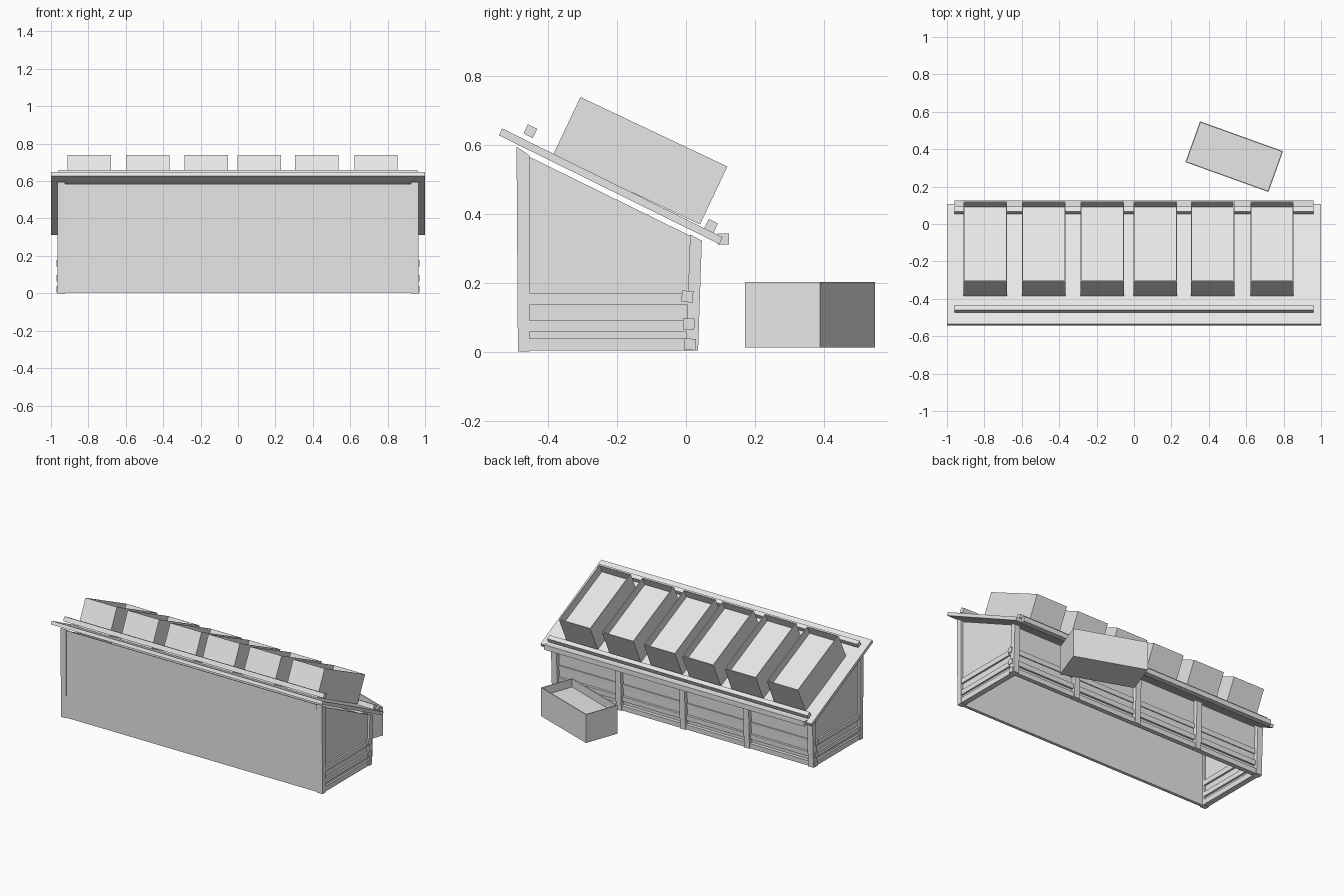
import bpy
import bmesh
from math import radians
from mathutils import Matrix, Vector

cube = bpy.data.objects.get("Cube")
if cube:
    bpy.data.objects.remove(cube, do_unlink=True)

grey = bpy.data.materials.new("plain grey")
grey.use_nodes = True
COLOUR = (0.8, 0.8, 0.8, 1)
grey.diffuse_color = COLOUR
grey.node_tree.nodes["Principled BSDF"].inputs["Base Color"].default_value = COLOUR

SLOPE = radians(-26)


def finish(name, bm, matrix=None):
    bmesh.ops.recalc_face_normals(bm, faces=bm.faces)
    mesh = bpy.data.meshes.new(name)
    bm.to_mesh(mesh)
    bm.free()
    mesh.materials.append(grey)
    obj = bpy.data.objects.new(name, mesh)
    if matrix:
        obj.matrix_world = matrix
    bpy.context.collection.objects.link(obj)
    return obj


def prism(name, profile, x0, x1):
    """Extrude a side profile of (y, z) points from x0 to x1."""
    bm = bmesh.new()
    face = bm.faces.new([bm.verts.new((x0, y, z)) for y, z in profile])
    out = bmesh.ops.extrude_face_region(bm, geom=[face])
    moved = [v for v in out["geom"] if isinstance(v, bmesh.types.BMVert)]
    bmesh.ops.translate(bm, verts=moved, vec=(x1 - x0, 0, 0))
    return finish(name, bm)


def bar(name, y, z, depth, height, half_length, angle=0):
    """A bar along x with a tilted cross-section."""
    bm = bmesh.new()
    bmesh.ops.create_cube(bm, size=1)
    bmesh.ops.scale(bm, verts=bm.verts, vec=(2 * half_length, depth, height))
    return finish(name, bm, Matrix.Translation((0, y, z)) @ Matrix.Rotation(angle, 4, 'X'))


def crate(name, matrix):
    """An open box, long side along y, with a shallow recess."""
    bm = bmesh.new()
    bmesh.ops.create_cube(bm, size=1)
    bmesh.ops.scale(bm, verts=bm.verts, vec=(0.232, 0.472, 0.19))
    top = max(bm.faces, key=lambda f: f.calc_center_median().z)
    bmesh.ops.inset_region(bm, faces=[top], thickness=0.008)
    out = bmesh.ops.extrude_face_region(bm, geom=[top])
    floor = [v for v in out["geom"] if isinstance(v, bmesh.types.BMVert)]
    bmesh.ops.delete(bm, geom=[top], context='FACES_ONLY')
    bmesh.ops.translate(bm, verts=floor, vec=(0, 0, -0.055))
    return finish(name, bm, matrix)


# Body panels
prism("front_panel", [(-0.485, 0.003), (-0.465, 0.003), (-0.465, 0.575), (-0.485, 0.585)], -0.93, 0.93)
prism("back_panel", [(-0.005, 0.01), (0.008, 0.01), (0.02, 0.325), (0.007, 0.33)], -0.94, 0.94)

# Ends: posts, sloped panel and slats on both sides
for side, label in ((-1, "right"), (1, "left")):
    prism(f"{label}_front_post", [(-0.488, 0), (-0.455, 0), (-0.455, 0.57), (-0.492, 0.595)],
          side * 0.925, side * 0.965)
    prism(f"{label}_end_panel", [(-0.46, 0.004), (0.015, 0.004), (0.025, 0.33), (-0.46, 0.568)],
          side * 0.938, side * 0.95)
    for i, (low, high) in enumerate(((0.003, 0.038), (0.058, 0.09), (0.136, 0.17))):
        prism(f"{label}_end_slat_{i + 1}", [(-0.455, low), (0.01, low), (0.01, high), (-0.455, high)],
              side * 0.925, side * 0.962)

# Back posts
for i in range(5):
    x = -0.945 + i * 0.4725
    prism(f"back_post_{i + 1}", [(0, 0.003), (0.035, 0.003), (0.046, 0.322), (0.012, 0.34)],
          x - 0.02, x + 0.02)

# Back rails with ends poking out past the posts
for i, z in enumerate((0.021, 0.08, 0.16)):
    bar(f"back_rail_{i + 1}", 0.012 - i * 0.004, z, 0.033, 0.033, 0.97, radians(-3))

# Sloping counter and its edge strips
prism("counter", [(-0.543, 0.628), (0.097, 0.312), (0.106, 0.332), (-0.534, 0.648)], -1, 1)
bar("front_stop", -0.452, 0.64, 0.03, 0.03, 0.96, SLOPE)
bar("back_stop", 0.073, 0.365, 0.03, 0.03, 0.96, SLOPE)
bar("back_lip", 0.108, 0.327, 0.034, 0.033, 0.96)

# Crates on the counter
for i, x in enumerate((-0.795, -0.483, -0.17, 0.113, 0.42, 0.738)):
    crate(f"crate_{i + 1}", Matrix.Translation((x, -0.133, 0.554)) @ Matrix.Rotation(radians(-25.3), 4, 'X')
          @ Matrix.Diagonal(Vector((1, 1, 0.98, 1))))

# Loose crate on the ground
crate("ground_crate", Matrix.Translation((0.536, 0.36, 0.107)) @ Matrix.Rotation(radians(70.2), 4, 'Z'))
